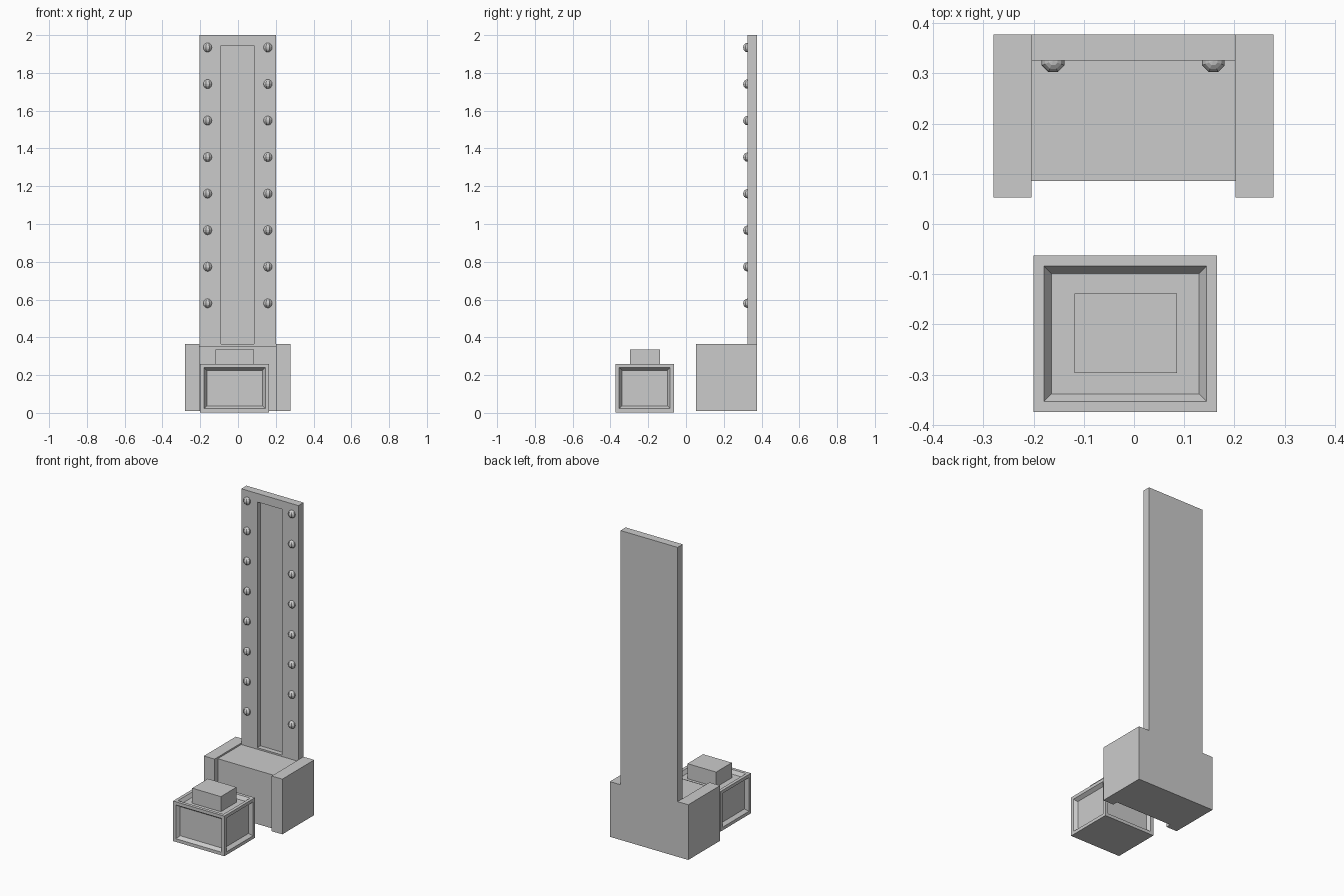
import bpy, bmesh, math
from mathutils import Matrix, Vector

if "Cube" in bpy.data.objects:
    bpy.data.objects.remove(bpy.data.objects["Cube"])


def box_bm(x0, x1, y0, y1, z0, z1):
    bm = bmesh.new()
    bmesh.ops.create_cube(bm, size=1)
    for v in bm.verts:
        v.co = Vector((x1 if v.co.x > 0 else x0,
                       y1 if v.co.y > 0 else y0,
                       z1 if v.co.z > 0 else z0))
    bm.normal_update()
    return bm


def finish(bm, name):
    me = bpy.data.meshes.new(name)
    bm.to_mesh(me)
    bm.free()
    ob = bpy.data.objects.new(name, me)
    bpy.context.collection.objects.link(ob)
    return ob


def fit(verts, ranges):
    """Move a rectangle's corners onto the given (low, high) axis ranges."""
    for axis, (lo, hi) in ranges.items():
        mid = sum(v.co[axis] for v in verts) / len(verts)
        for v in verts:
            v.co[axis] = hi if v.co[axis] > mid else lo


def face_towards(bm, direction):
    return max(bm.faces, key=lambda f: f.normal.dot(direction))


# Tall back board with a straight-sided sunken channel
bm = box_bm(-0.204, 0.202, 0.325, 0.377, 0.355, 2.0)
front = face_towards(bm, Vector((0, -1, 0)))
bmesh.ops.inset_region(bm, faces=[front], thickness=0.005)
fit(front.verts, {0: (-0.09, 0.085), 2: (0.365, 1.945)})
new = bmesh.ops.extrude_discrete_faces(bm, faces=[front])["faces"][0]
for v in new.verts:
    v.co.y += 0.032
finish(bm, "back_board")

# Two columns of eight-sided round studs
for side, x in (("left", -0.161), ("right", 0.158)):
    bm = bmesh.new()
    for i in range(8):
        m = Matrix.Translation((x, 0.325, 0.58 + 0.1935 * i)) @ Matrix.Rotation(math.pi / 8, 4, 'Z')
        bmesh.ops.create_uvsphere(bm, u_segments=8, v_segments=8, radius=0.0245, matrix=m)
    finish(bm, side + "_studs")

# Base: one U-shaped outline, with a slightly lower middle block
finish(box_bm(-0.28, -0.204, 0.053, 0.377, 0.01, 0.365), "base_left_cheek")
finish(box_bm(0.202, 0.278, 0.053, 0.377, 0.01, 0.365), "base_right_cheek")
finish(box_bm(-0.204, 0.202, 0.086, 0.377, 0.01, 0.355), "base_middle")

# Small crate with a bevelled sunken panel on the top and four sides
bm = box_bm(-0.2, 0.165, -0.374, -0.063, 0.002, 0.26)
panels = [f for f in bm.faces if f.normal.z > -0.5]
for f in panels:
    n = f.normal.copy()
    bmesh.ops.inset_individual(bm, faces=[f], thickness=0.029)
    bmesh.ops.inset_individual(bm, faces=[f], thickness=0.021)
    for v in f.verts:
        v.co -= n * 0.022
finish(bm, "crate")

# Block standing in the crate's top panel
finish(box_bm(-0.118, 0.086, -0.297, -0.138, 0.23, 0.335), "crate_top_block")
